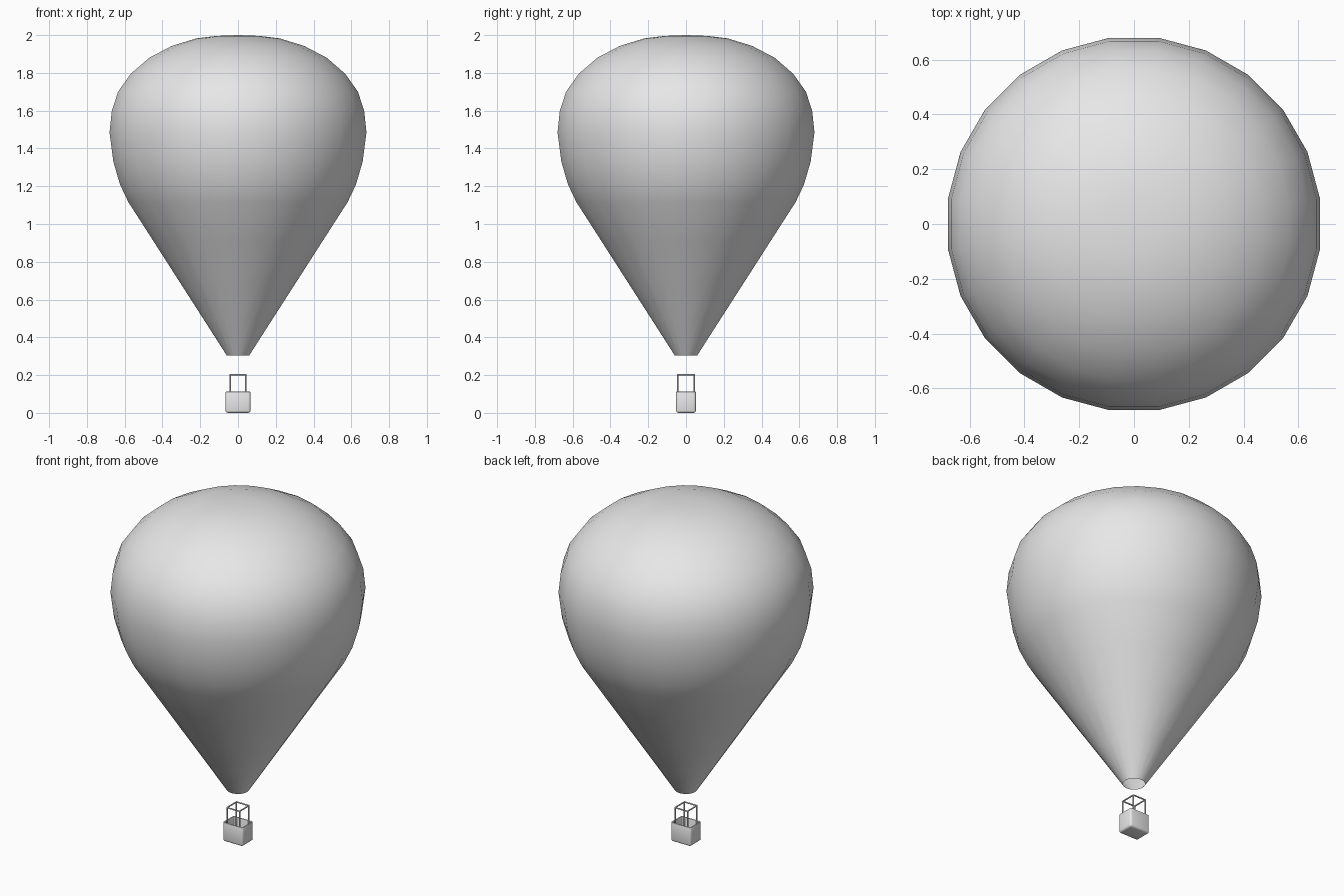
import bpy
import bmesh
from math import cos, pi, radians
from mathutils import Matrix, Vector

cube = bpy.data.objects.get("Cube")
if cube:
    bpy.data.objects.remove(cube, do_unlink=True)

# One plain grey for everything
grey = bpy.data.materials.new("plain grey")
grey.use_nodes = True
grey.diffuse_color = (0.8, 0.8, 0.8, 1)
grey.node_tree.nodes["Principled BSDF"].inputs["Base Color"].default_value = (0.8, 0.8, 0.8, 1)


def make_object(name, bm, smooth_angle):
    mesh = bpy.data.meshes.new(name)
    bm.to_mesh(mesh)
    bm.free()
    mesh.materials.append(grey)
    obj = bpy.data.objects.new(name, mesh)
    bpy.context.collection.objects.link(obj)
    bpy.ops.object.select_all(action="DESELECT")
    obj.select_set(True)
    bpy.context.view_layer.objects.active = obj
    bpy.ops.object.shade_smooth_by_angle(angle=radians(smooth_angle))
    return obj


# Envelope: profile from the open mouth to the crown, spun into gores
GORES = 24
profile = [(0.06, 0.305), (0.19, 0.508), (0.32, 0.71), (0.45, 0.913), (0.58, 1.115),
           (0.625, 1.21), (0.66, 1.33), (0.68, 1.485), (0.668, 1.6), (0.635, 1.7),
           (0.568, 1.795), (0.47, 1.88), (0.35, 1.943), (0.22, 1.983), (0.11, 1.996), (0, 2.0)]
bm = bmesh.new()
half = pi / GORES
turn = Matrix.Rotation(half, 3, "Z")
points = [bm.verts.new(turn @ Vector((r / cos(half), 0, z))) for r, z in profile]
edges = [bm.edges.new(pair) for pair in zip(points, points[1:])]
bmesh.ops.spin(bm, geom=points + edges, cent=(0, 0, 0), axis=(0, 0, 1),
               angle=2 * pi, steps=GORES, use_duplicate=False)
bmesh.ops.remove_doubles(bm, verts=bm.verts[:], dist=0.0005)
bmesh.ops.recalc_face_normals(bm, faces=bm.faces[:])
make_object("envelope", bm, 40)

# Basket: rounded open box with thin walls
WIDTH, DEPTH, HEIGHT = 0.132, 0.104, 0.112
bm = bmesh.new()
bmesh.ops.create_cube(bm, size=1)
bmesh.ops.transform(bm, verts=bm.verts[:], matrix=Matrix.Translation((0, 0, HEIGHT / 2))
                    @ Matrix.Diagonal((WIDTH, DEPTH, HEIGHT, 1)))
top = [f for f in bm.faces if f.normal.z > 0.9]
bmesh.ops.delete(bm, geom=top, context="FACES_ONLY")
corners = [e for e in bm.edges if not e.is_boundary]
bmesh.ops.bevel(bm, geom=corners, offset=0.012, segments=3, profile=0.5, affect="EDGES")
basket = make_object("basket", bm, 40)
wall = basket.modifiers.new("wall", "SOLIDIFY")
wall.thickness = 0.008
wall.offset = -1
rim = basket.modifiers.new("rim", "BEVEL")
rim.width = 0.003
rim.segments = 2
rim.limit_method = "ANGLE"
rim.angle_limit = radians(60)


# Burner frame: four uprights from the basket floor and a top rectangle
def rod(name, start, end, radius=0.004):
    start, end = Vector(start), Vector(end)
    axis = end - start
    bm = bmesh.new()
    place = Matrix.Translation((start + end) / 2) @ axis.to_track_quat("Z", "Y").to_matrix().to_4x4()
    bmesh.ops.create_cone(bm, cap_ends=True, segments=8, radius1=radius, radius2=radius,
                          depth=axis.length + radius, matrix=place)
    make_object(name, bm, 50)


X, Y, TOP, FLOOR = 0.041, 0.044, 0.202, 0.01
for side, sx in (("left", 1), ("right", -1)):
    for end, sy in (("front", -1), ("back", 1)):
        rod(f"{end}_{side}_upright", (sx * X, sy * Y, FLOOR), (sx * X, sy * Y, TOP))
    rod(f"{side}_top_rail", (sx * X, -Y, TOP), (sx * X, Y, TOP))
for end, sy in (("front", -1), ("back", 1)):
    rod(f"{end}_top_rail", (-X, sy * Y, TOP), (X, sy * Y, TOP))
